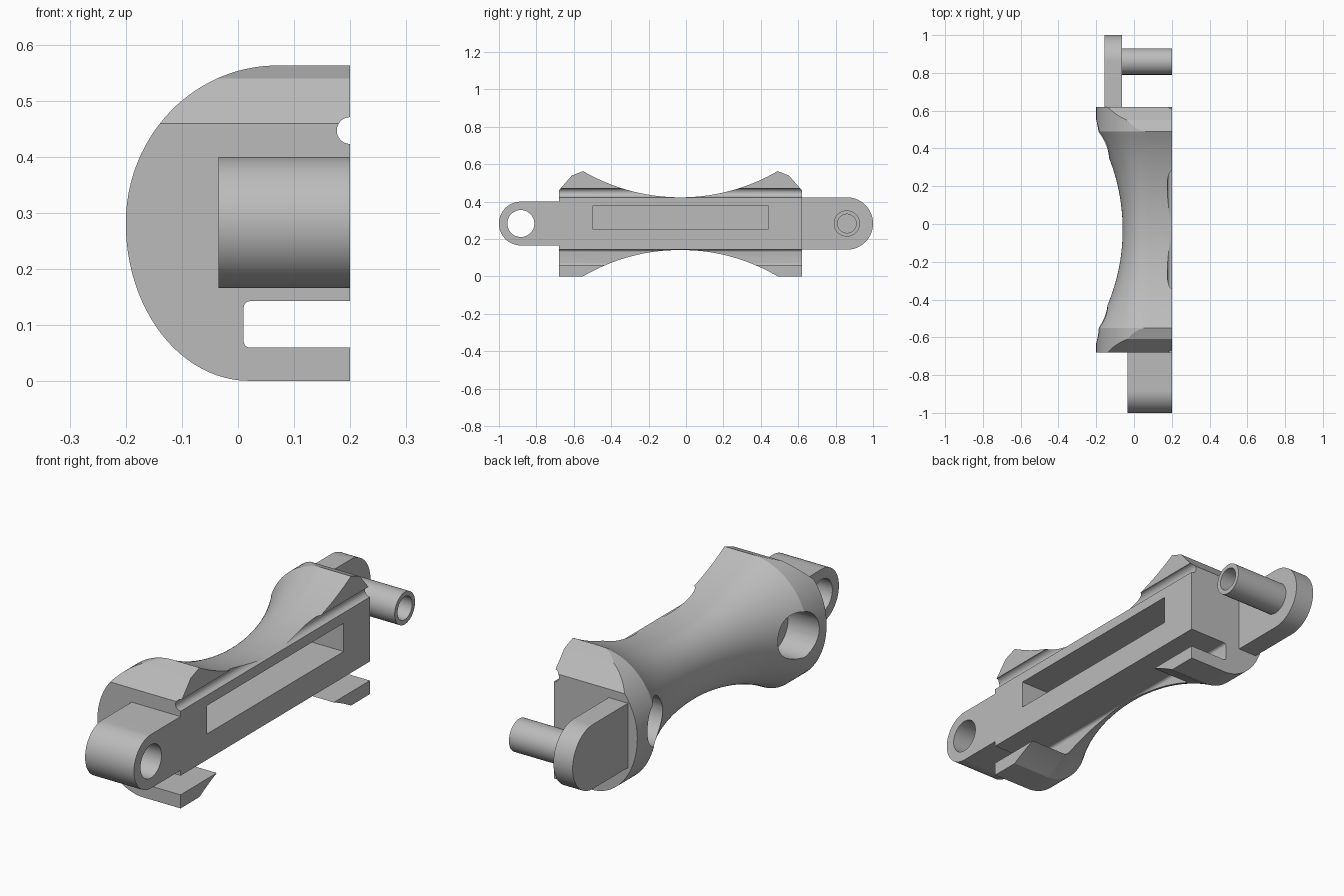
import bpy, bmesh, math

cube = bpy.data.objects.get("Cube")
if cube:
    bpy.data.objects.remove(cube)

grey = bpy.data.materials.new("matte_grey")
grey.use_nodes = True
GREY = (0.5, 0.5, 0.5, 1)
grey.diffuse_color = GREY
grey.node_tree.nodes["Principled BSDF"].inputs["Base Color"].default_value = GREY

MID = -0.03       # y of the waist
HALF = 0.65       # half length of the grip
AXIS_Z = 0.283    # height of the hinge axis
FACE = 0.2        # x of the flat mating face


def loft(name, rings):
    """Skin closed rings of points and cap both ends."""
    bm = bmesh.new()
    rows = [[bm.verts.new(p) for p in ring] for ring in rings]
    n = len(rows[0])
    for a, b in zip(rows, rows[1:]):
        for i in range(n):
            j = (i + 1) % n
            bm.faces.new((a[i], a[j], b[j], b[i]))
    bm.faces.new(rows[0])
    bm.faces.new(rows[-1])
    bmesh.ops.recalc_face_normals(bm, faces=bm.faces)
    mesh = bpy.data.meshes.new(name)
    bm.to_mesh(mesh)
    bm.free()
    obj = bpy.data.objects.new(name, mesh)
    bpy.context.collection.objects.link(obj)
    mesh.materials.append(grey)
    return obj


def prism_x(name, yz, x0, x1):
    return loft(name, [[(x, y, z) for y, z in yz] for x in (x0, x1)])


def prism_y(name, xz, y0, y1):
    return loft(name, [[(x, y, z) for x, z in xz] for y in (y0, y1)])


def arc(cu, cv, r, start=0, end=360, n=48):
    steps = n if end - start == 360 else n + 1
    angles = [math.radians(start + (end - start) * i / n) for i in range(steps)]
    return [(cu + r * math.cos(a), cv + r * math.sin(a)) for a in angles]


def box(u0, u1, v0, v1):
    return [(u0, v0), (u1, v0), (u1, v1), (u0, v1)]


def cut(obj, *cutters):
    for c in cutters:
        mod = obj.modifiers.new("cut", 'BOOLEAN')
        mod.operation, mod.solver, mod.object = 'DIFFERENCE', 'EXACT', c
    deps = bpy.context.evaluated_depsgraph_get()
    mesh = bpy.data.meshes.new_from_object(obj.evaluated_get(deps))
    obj.modifiers.clear()
    obj.data = mesh
    for c in cutters:
        bpy.data.objects.remove(c)


def section(y):
    """Half-oval section, inset evenly toward the waist by a circular arc."""
    depth, reach = 0.14, 0.52
    radius = (reach ** 2 + depth ** 2) / (2 * depth)
    t = min(abs(y - MID), reach)
    d = depth - radius + math.sqrt(radius ** 2 - t ** 2)
    zc, n = 0.282, 24
    pts = [(FACE, y, 0.563 - d)]
    for cx, rx, a0 in ((0.07, 0.27, 90), (0.02, 0.22, 180)):
        for i in range(n + 1):
            if a0 == 180 and i == 0:
                continue
            a = math.radians(a0 + 90 * i / n)
            pts.append((cx + (rx - d) * math.cos(a), y, zc + (0.281 - d) * math.sin(a)))
    pts.append((FACE, y, 0.001 + d))
    return pts


# Waisted grip half
waist = [MID - 0.52 + 1.04 * i / 40 for i in range(41)]
grip = loft("grip_half", [section(y) for y in [MID - HALF] + waist + [MID + HALF]])

# Chamfers on the top of both ends
chamfers = []
for s in (-1, 1):
    profile = [(0.66, 0.42), (0.65, 0.46), (0.58, 0.54), (0.52, 0.563), (0.52, 0.7), (0.8, 0.7), (0.8, 0.42)]
    chamfers.append(prism_x("chamfer_cutter", [(MID + s * t, z) for t, z in profile], -0.5, 0.5))

# Seal groove, lower slot with a rounded inner corner, pocket and side sockets
groove = prism_y("groove_cutter", arc(FACE, 0.447, 0.024, n=24), -0.9, 0.9)
slot_outline = ([(0.3, 0.06), (0.3, 0.143)] + arc(0.022, 0.131, 0.012, 90, 180, 6)
                + arc(0.022, 0.072, 0.012, 180, 270, 6))
slot = prism_y("slot_cutter", slot_outline, -0.9, 0.9)
pocket = prism_x("pocket_cutter", box(-0.5, 0.44, 0.255, 0.378), 0.01, 0.4)
sockets = [prism_x("socket_cutter", arc(y, AXIS_Z, 0.1), -0.4, -0.05) for y in (-0.53, 0.45)]
cut(grip, *chamfers, groove, slot, pocket, *sockets)

# Front hinge lug with its bore
lug_y = -0.883
lug = prism_x("front_hinge_lug",
              [(MID - HALF, 0.4)] + arc(lug_y, AXIS_Z, 0.117, 90, 270) + [(MID - HALF, 0.166)],
              -0.035, FACE)
cut(lug, prism_x("bore_cutter", arc(lug_y, AXIS_Z, 0.072), -0.3, 0.4))

# Rear arm carrying a hollow hinge pin
pin_y = 0.86
arm = prism_x("rear_arm",
              [(MID + HALF, 0.143)] + arc(pin_y, AXIS_Z, 0.14, -90, 90) + [(MID + HALF, 0.423)],
              -0.155, -0.063)
pin = prism_x("hinge_pin", arc(pin_y, AXIS_Z, 0.07), -0.064, FACE)
cut(pin, prism_x("pin_bore_cutter", arc(pin_y, AXIS_Z, 0.05), -0.05, 0.4))

# Smooth curved surfaces, keep edges crisp
bpy.ops.object.select_all(action='DESELECT')
for obj in (grip, lug, arm, pin):
    obj.select_set(True)
    bpy.context.view_layer.objects.active = obj
bpy.ops.object.shade_smooth_by_angle(angle=math.radians(20))
